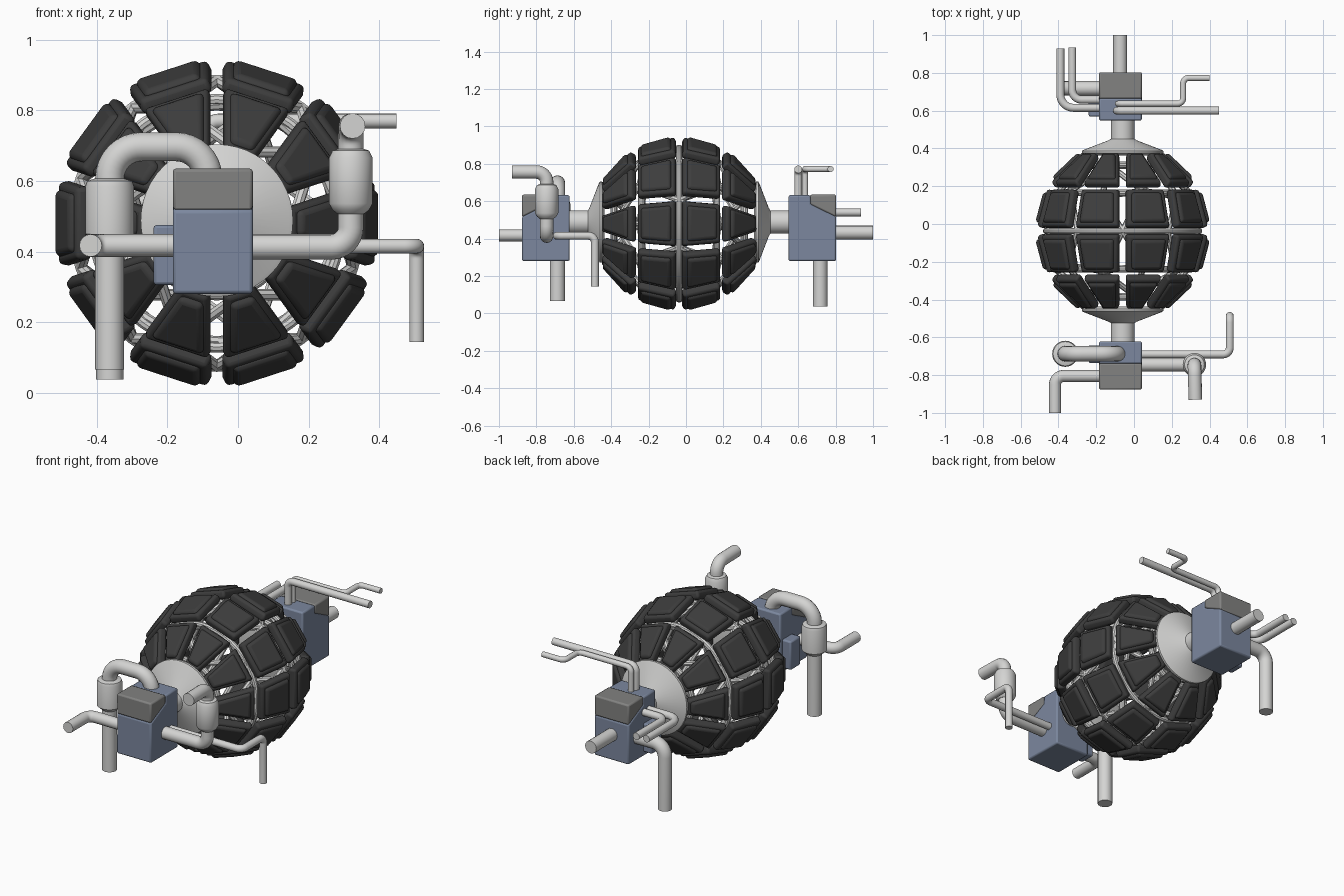
import bpy, bmesh, math
from mathutils import Vector, Matrix

if "Cube" in bpy.data.objects:
    bpy.data.objects.remove(bpy.data.objects["Cube"])

CX, CY, CZ = -0.06, -0.037, 0.48          # centre of the ball; its axis runs along y


def material(name, rgb):
    m = bpy.data.materials.new(name)
    m.diffuse_color = (*rgb, 1)
    m.use_nodes = True
    m.node_tree.nodes["Principled BSDF"].inputs["Base Color"].default_value = m.diffuse_color
    return m


PALE = material("pale_metal", (0.66, 0.66, 0.65))
DARK = material("dark_armour", (0.047, 0.047, 0.047))
BLUE = material("blue_steel", (0.20, 0.245, 0.345))
GREY = material("mid_grey", (0.225, 0.225, 0.22))


def finish(ob, mat, bevel=0, segs=2):
    ob.data.materials.clear()
    ob.data.materials.append(mat)
    if bevel:
        b = ob.modifiers.new("bevel", 'BEVEL')
        b.width, b.segments, b.limit_method = bevel, segs, 'ANGLE'
        b.angle_limit = math.radians(30)
    bpy.ops.object.select_all(action='DESELECT')
    ob.select_set(True)
    bpy.context.view_layer.objects.active = ob
    bpy.ops.object.shade_smooth_by_angle(angle=math.radians(35))
    return ob


def from_bmesh(name, bm, mat, bevel=0, segs=2):
    bmesh.ops.recalc_face_normals(bm, faces=bm.faces)
    me = bpy.data.meshes.new(name)
    bm.to_mesh(me)
    bm.free()
    ob = bpy.data.objects.new(name, me)
    bpy.context.collection.objects.link(ob)
    return finish(ob, mat, bevel, segs)


def loft(bm, rings):
    """Closed solid through rings with equal point counts."""
    vs = [[bm.verts.new(p) for p in r] for r in rings]
    n = len(rings[0])
    for a, b in zip(vs, vs[1:]):
        for i in range(n):
            bm.faces.new((a[i], a[(i + 1) % n], b[(i + 1) % n], b[i]))
    bm.faces.new(vs[0][::-1])
    bm.faces.new(vs[-1])


def lathe(name, profile, origin, axis, mat, n=40):
    q = Vector(axis).to_track_quat('Z', 'Y')
    bm = bmesh.new()
    loft(bm, [[Vector(origin) + q @ Vector((r * math.cos(math.tau * i / n), r * math.sin(math.tau * i / n), h))
               for i in range(n)] for r, h in profile])
    return from_bmesh(name, bm, mat)


def prism(name, yz, x0, x1, mat, bevel):
    bm = bmesh.new()
    loft(bm, [[(x, y, z) for y, z in yz] for x in (x0, x1)])
    return from_bmesh(name, bm, mat, bevel)


def tubes(name, paths, radius, mat, cyclic=False, res=6):
    """Round tubes along point lists, as one mesh."""
    cu = bpy.data.curves.new(name, 'CURVE')
    cu.dimensions = '3D'
    cu.bevel_depth, cu.bevel_resolution, cu.use_fill_caps = radius, res, True
    for pts in paths:
        sp = cu.splines.new('POLY')
        sp.points.add(len(pts) - 1)
        for p, co in zip(sp.points, pts):
            p.co = (*co, 1)
        sp.use_cyclic_u = cyclic
    ob = bpy.data.objects.new(name, cu)
    bpy.context.collection.objects.link(ob)
    bpy.ops.object.select_all(action='DESELECT')
    ob.select_set(True)
    bpy.context.view_layer.objects.active = ob
    bpy.ops.object.convert(target='MESH')
    return finish(bpy.context.view_layer.objects.active, mat)


def pipe(name, corners, radius, bend):
    """Tube through corner points, each corner rounded with the bend radius."""
    c = [Vector(p) for p in corners]
    pts = [c[0]]
    for a, p, b in zip(c, c[1:], c[2:]):
        u, v = (a - p).normalized(), (b - p).normalized()
        half = u.angle(v) / 2
        cut = bend / math.tan(half)
        centre = p + (u + v).normalized() * bend / math.sin(half)
        s, e = p + u * cut - centre, p + v * cut - centre
        pts += [centre + s.slerp(e, i / 8) * bend / s.slerp(e, i / 8).length for i in range(9)]
    pts.append(c[-1])
    return tubes(name, [pts], radius, PALE)


# --- armour tiles: 2 rings of 10 on each half, base slab plus raised pad
def quad(lat0, lat1, a, s, R=0.455, gap=0.022):
    rad, tan = Vector((math.sin(a), 0, math.cos(a))), Vector((math.cos(a), 0, -math.sin(a)))
    out = []
    for lat, sides in ((lat0, (-1, 1)), (lat1, (1, -1))):
        rho, y = R * math.cos(math.radians(lat)), R * math.sin(math.radians(lat))
        w = rho * math.sin(math.radians(18)) - gap
        out += [rad * rho * math.cos(math.radians(18)) + tan * w * k + Vector((0, s * y, 0)) for k in sides]
    return out


def shifted(q, scale, off):
    mid = sum(q, Vector()) / 4
    n = (q[1] - q[0]).cross(q[2] - q[1]).normalized()
    n = n if n.dot(mid) > 0 else -n
    return [mid + (p - mid) * scale + n * off + Vector((CX, CY, CZ)) for p in q]


for s, side in ((-1, "front"), (1, "back")):
    for lat0, lat1, ring in ((2.5, 28.5, "middle"), (32.5, 63, "end")):
        bm = bmesh.new()
        for i in range(10):
            q = quad(lat0, lat1, math.radians(18 + 36 * i), s)
            loft(bm, [shifted(q, 0.96, -0.03), shifted(q, 1.02, -0.01), shifted(q, 0.98, 0.02)])
            loft(bm, [shifted(q, 0.84, 0.01), shifted(q, 0.76, 0.036)])
        from_bmesh(f"{side}_{ring}_tiles", bm, DARK, 0.013, 3)

# --- lattice under the tiles: hoops and geodesic struts
RL = 0.405


def hoop(lat):
    r, y = RL * math.cos(math.radians(lat)), RL * math.sin(math.radians(lat))
    return [(CX + r * math.cos(math.tau * i / 60), CY + y, CZ + r * math.sin(math.tau * i / 60)) for i in range(60)]


tubes("lattice_hoops", [hoop(a) for a in (-60, -30, 0, 30, 60)], 0.017, PALE, True, 3)
bm = bmesh.new()
bmesh.ops.create_icosphere(bm, subdivisions=2, radius=RL)
turn = Matrix.Translation((CX, CY, CZ)) @ Matrix.Rotation(math.pi / 2, 4, 'X')
tubes("lattice_struts", [[turn @ v.co for v in e.verts] for e in bm.edges
                         if max(abs(v.co.z) for v in e.verts) < 0.38], 0.016, PALE, False, 2)
bm.free()

# --- end caps, necks, and two-tone machine boxes at both ends
for s, side in ((-1, "front"), (1, "back")):
    lathe(f"{side}_cap", [(0.19, 0.40), (0.216, 0.412), (0.216, 0.424), (0.205, 0.43), (0.075, 0.48), (0.062, 0.488),
                          (0.062, 0.64)], (CX, CY, CZ + 0.008), (0, s, 0), PALE, 48)

    def at(pts):
        return [(CY + s * (0.585 + d), z) for d, z in pts]
    prism(f"{side}_box", at([(0, .28), (.255, .28), (.255, .517), (.118, .585), (.118, .632), (0, .632)]),
          -0.185, 0.042, BLUE, 0.009)
    prism(f"{side}_box_hood", at([(.255, .515), (.255, .635), (.115, .635), (.115, .583)]),
          -0.185, 0.042, GREY, 0.009)
    prism(f"{side}_side_box", at([(.02, .305), (.115, .305), (.115, .475), (.02, .475)]), -0.24, -0.17, BLUE, 0.009)

# --- front pipes
pipe("front_arch_pipe", [(-.085, -.687, .6), (-.085, -.687, .697), (-.364, -.687, .697), (-.364, -.687, .065)],
     0.041, 0.09)
lathe("left_canister", [(.042, 0), (.069, .025), (.069, .16), (.064, .175), (.042, .182)],
      (-.364, -.687, .425), (0, 0, 1), PALE)
pipe("front_left_pipe", [(-.1, -.805, .417), (-.418, -.805, .417), (-.418, -1, .417)], 0.032, 0.045)
pipe("front_right_pipe", [(0, -.745, .413), (.32, -.745, .413), (.32, -.745, .756), (.325, -.93, .756)], 0.036, 0.055)
lathe("right_canister", [(.037, 0), (.052, .012), (.062, .03), (.062, .16), (.052, .18), (.037, .185)],
      (.32, -.745, .506), (0, 0, 1), PALE)
pipe("front_drain_pipe", [(0, -.69, .415), (.507, -.69, .415), (.507, -.487, .415), (.507, -.487, .143)],
     0.021, 0.035)

# --- back pipes
pipe("back_down_pipe", [(-.1, .718, .415), (-.364, .718, .415), (-.364, .718, .037)], 0.039, 0.065)
pipe("back_straight_pipe", [(-.073, .7, .432), (-.073, 1, .432)], 0.037, 0.05)
pipe("back_top_pipe", [(-.09, .6, .6), (-.09, .6, .77), (.45, .6, .77)], 0.021, 0.035)
pipe("back_top_thin_pipe", [(-.085, .637, .6), (-.085, .637, .772), (.26, .637, .772), (.26, .773, .772),
                            (.4, .773, .772)], 0.016, 0.03)
pipe("back_outer_side_pipe", [(-.1, .615, .54), (-.39, .615, .54), (-.39, .93, .54)], 0.021, 0.07)
pipe("back_inner_side_pipe", [(-.1, .658, .54), (-.327, .658, .54), (-.327, .935, .54)], 0.021, 0.05)
